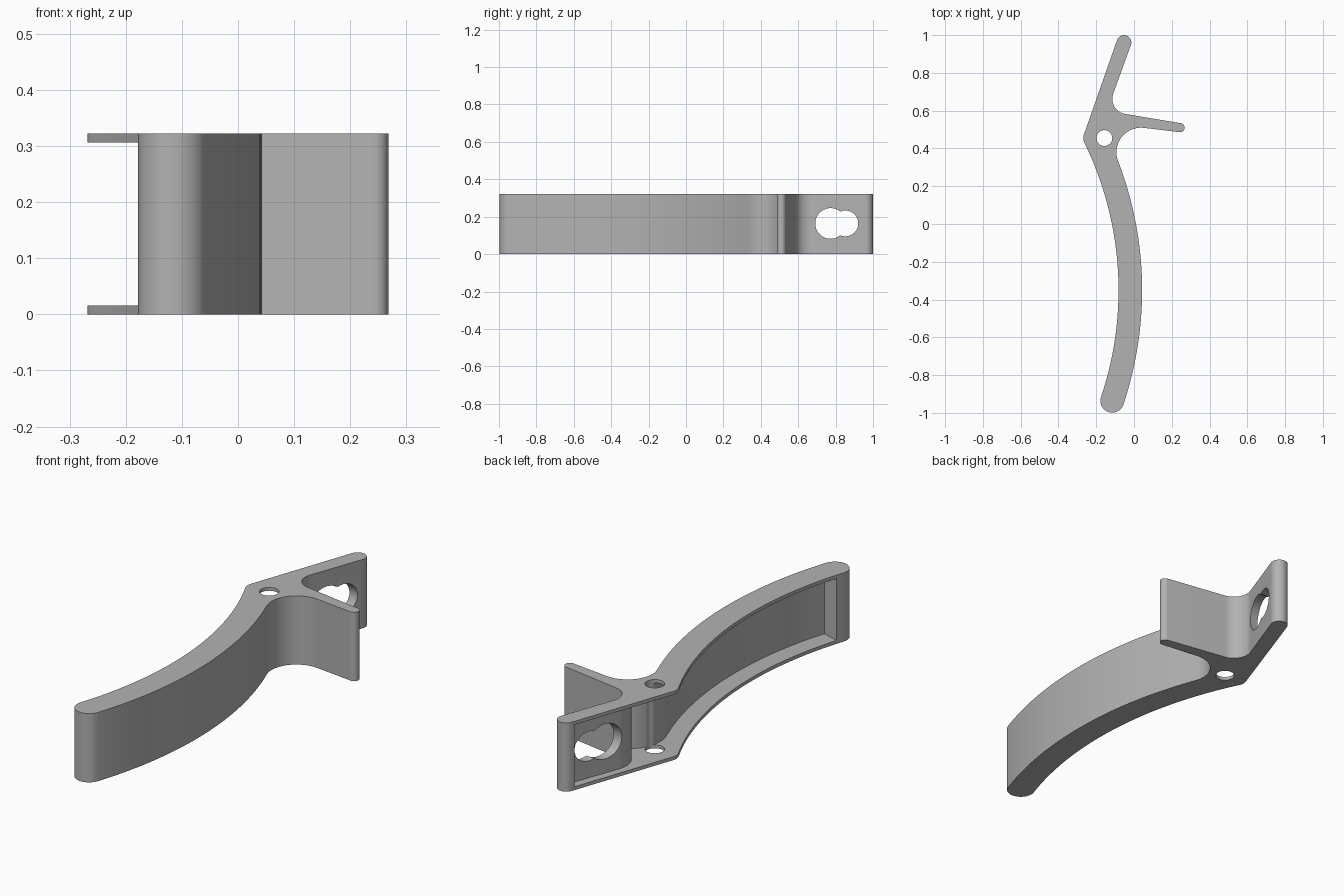
import bpy, bmesh
from math import radians, cos, sin
from mathutils import Matrix

cube = bpy.data.objects.get("Cube")
if cube:
    bpy.data.objects.remove(cube, do_unlink=True)

HEIGHT = 0.322
FLANGE = 0.016
WALL = 0.04
BEND = (-1.857, -0.35)      # centre of the handle's sweep
OUTER, INNER = 1.9, 1.775   # handle radii
LOW_FILLET = (0.037, 0.38)
TOP_FILLET = (-0.035, 0.662)
ARM_TIP = (-0.053, 0.961)


def arc(centre, r, start, end, n=16):
    """Points on an arc, angles in degrees."""
    angles = [radians(start + (end - start) * i / n) for i in range(n + 1)]
    return [(centre[0] + r * cos(a), centre[1] + r * sin(a)) for a in angles]


def prism(name, points, low, high, matrix=Matrix()):
    """Extrude a closed 2D outline from low to high."""
    bm = bmesh.new()
    face = bm.faces.new([bm.verts.new((x, y, low)) for x, y in points])
    top = bmesh.ops.extrude_face_region(bm, geom=[face])["geom"]
    moved = [v for v in top if isinstance(v, bmesh.types.BMVert)]
    bmesh.ops.translate(bm, verts=moved, vec=(0, 0, high - low))
    bm.transform(matrix)
    bmesh.ops.recalc_face_normals(bm, faces=bm.faces)
    mesh = bpy.data.meshes.new(name)
    bm.to_mesh(mesh)
    bm.free()
    obj = bpy.data.objects.new(name, mesh)
    bpy.context.collection.objects.link(obj)
    return obj


def cut(target, cutter):
    """Subtract the cutter and discard it."""
    cutter.hide_render = True
    mod = target.modifiers.new("cut", "BOOLEAN")
    mod.operation, mod.solver, mod.object = "DIFFERENCE", "EXACT", cutter
    bpy.context.view_layer.objects.active = target
    bpy.ops.object.modifier_apply(modifier=mod.name)
    bpy.data.objects.remove(cutter, do_unlink=True)


# Lever outline: handle, prong, upper arm, pivot corner, handle end
handle_end = arc(BEND, (OUTER + INNER) / 2, -18.6, 0, 1)[0]
outline = (
    arc(BEND, OUTER, -18.6, 21, 32)
    + arc(LOW_FILLET, 0.13, 201, 82, 20)[1:]
    + arc((0.244, 0.51), 0.024, -98, 81)
    + arc(TOP_FILLET, 0.08, 260.6, 160.7)
    + arc(ARM_TIP, 0.039, -19.3, 160.7)
    + arc((-0.208, 0.455), 0.06, 160.7, 206, 8)
    + arc(BEND, INNER, 26, -18.6, 32)[1:]
    + arc(handle_end, (OUTER - INNER) / 2, 161.4, 341.4)[1:-1]
)
lever = prism("lever_body", outline, 0, HEIGHT)

# Open channel along the left-hand edge, leaving a thin web and two flanges
channel = (
    arc(BEND, OUTER - WALL, -17.4, 21, 32)
    + arc(LOW_FILLET, 0.13 + WALL, 201, 118)[1:]
    + arc(TOP_FILLET, 0.08 + WALL, 260.6, 160.7)
    + [(-0.058, 0.947), (-0.341, 1.046)]
    + arc(BEND, 1.5, -17.4, 0, 1)[:1]
)
cut(lever, prism("channel_cutter", channel, FLANGE, HEIGHT - FLANGE))

# Pivot hole through both flanges
cut(lever, prism("pivot_cutter", arc((-0.157, 0.455), 0.042, 0, 348.75, 31), -0.1, 0.5))

# Keyhole slot through the upper arm, cut along x
slot = arc((0.773, 0.164), 0.082, 50.7, 309.3, 28) + arc((0.852, 0.164), 0.069, -113, 113, 24)[1:-1]
turn = Matrix(((0, 0, 1, 0), (1, 0, 0, 0), (0, 1, 0, 0), (0, 0, 0, 1)))
cut(lever, prism("slot_cutter", slot, -0.6, 0.6, turn))

# Grey finish
grey = bpy.data.materials.new("plain_grey")
grey.use_nodes = True
colour = (0.45, 0.45, 0.45, 1)
grey.diffuse_color = colour
grey.node_tree.nodes["Principled BSDF"].inputs["Base Color"].default_value = colour
lever.data.materials.clear()
lever.data.materials.append(grey)

bpy.ops.object.select_all(action="DESELECT")
lever.select_set(True)
bpy.context.view_layer.objects.active = lever
bpy.ops.object.shade_smooth_by_angle(angle=radians(30))
